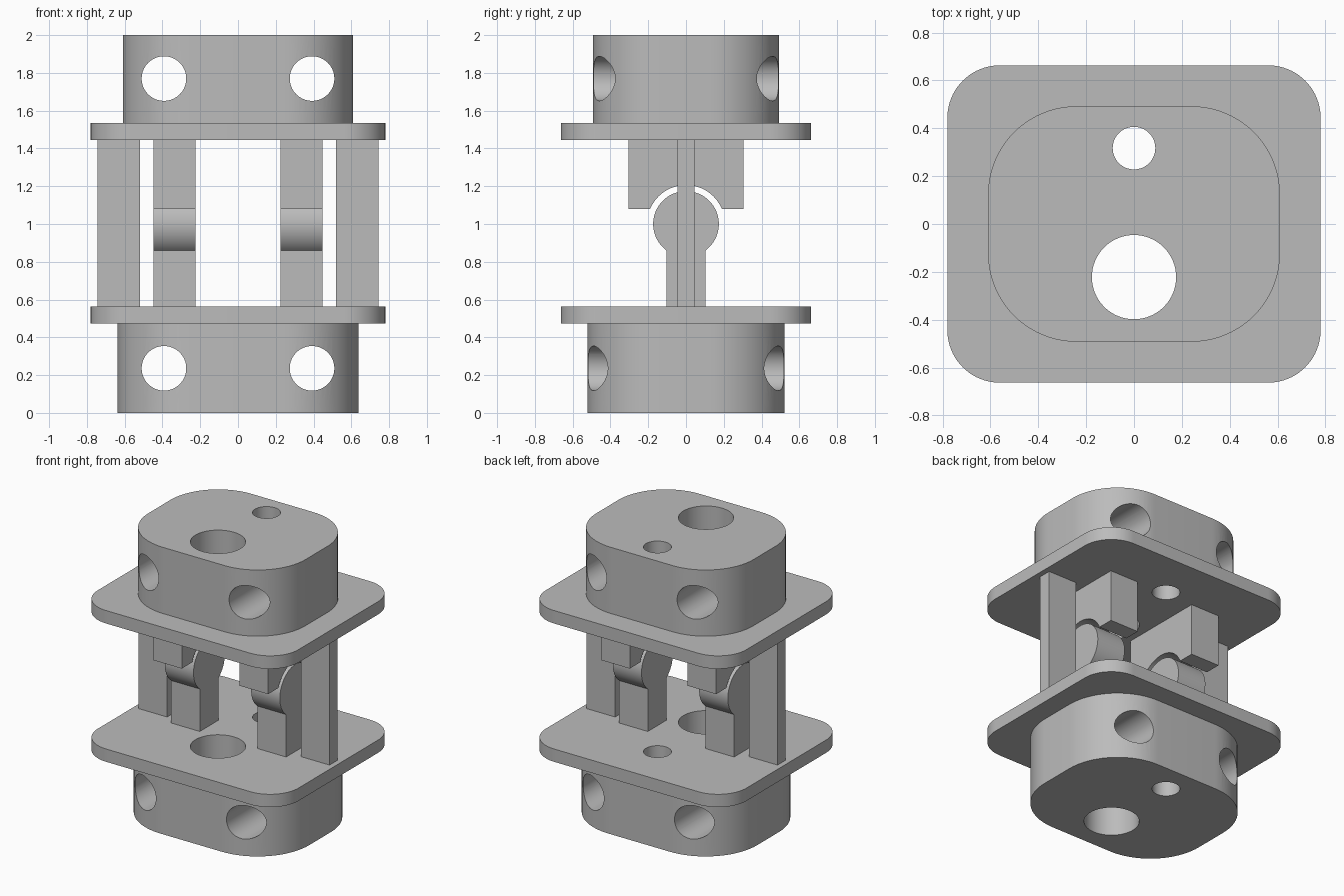
import bpy, bmesh
from math import sin, cos, pi, asin, sqrt
from mathutils import Matrix

cube = bpy.data.objects.get("Cube")
if cube:
    bpy.data.objects.remove(cube, do_unlink=True)

grey = bpy.data.materials.new("plain grey")
grey.use_nodes = True
colour = (0.5, 0.5, 0.5, 1)
grey.diffuse_color = colour
grey.node_tree.nodes["Principled BSDF"].inputs["Base Color"].default_value = colour


def arc(cx, cy, r, start, end, n):
    return [(cx + r * cos(start + (end - start) * i / n),
             cy + r * sin(start + (end - start) * i / n)) for i in range(n + 1)]


def rounded_rect(hx, hy, r):
    pts = []
    for k, (sx, sy) in enumerate([(1, 1), (-1, 1), (-1, -1), (1, -1)]):
        pts += arc(sx * (hx - r), sy * (hy - r), r, k * pi / 2, (k + 1) * pi / 2, 20)
    return pts


def prism(name, pts, lo, hi, axis="z"):
    """Extrude a 2D profile along z (points x, y), x (points y, z) or y (points z, x)."""
    place = {"z": lambda a, b, d: (a, b, d),
             "x": lambda a, b, d: (d, a, b),
             "y": lambda a, b, d: (b, d, a)}[axis]
    bm = bmesh.new()
    face = bm.faces.new([bm.verts.new(place(a, b, lo)) for a, b in pts])
    top = bmesh.ops.extrude_face_region(bm, geom=[face])["geom"]
    moved = [v for v in top if isinstance(v, bmesh.types.BMVert)]
    bmesh.ops.translate(bm, verts=moved, vec=place(0, 0, hi - lo))
    bmesh.ops.recalc_face_normals(bm, faces=bm.faces)
    mesh = bpy.data.meshes.new(name)
    bm.to_mesh(mesh)
    bm.free()
    mesh.materials.append(grey)
    obj = bpy.data.objects.new(name, mesh)
    bpy.context.collection.objects.link(obj)
    return obj


def circle(a, b, r):
    return arc(a, b, r, 0, 2 * pi, 64)[:-1]


def drill(obj, cutters):
    for c in cutters:
        mod = obj.modifiers.new("hole", "BOOLEAN")
        mod.operation, mod.solver, mod.object = "DIFFERENCE", "EXACT", c
    bpy.context.view_layer.update()
    graph = bpy.context.evaluated_depsgraph_get()
    mesh = bpy.data.meshes.new_from_object(obj.evaluated_get(graph))
    obj.modifiers.clear()
    obj.data = mesh


# Hole cutters: two vertical bores, and paired cross bores in each block
bores = [prism("large_bore_cutter", circle(0, -0.222, 0.176), -0.5, 2.5),
         prism("small_bore_cutter", circle(0, 0.317, 0.089), -0.5, 2.5)]
low_cross, high_cross = [[prism("cross_bore_cutter", circle(z, x, 0.118), -1, 1, "y")
                          for x in (-0.392, 0.392)] for z in (0.236, 1.77)]

# Rounded end blocks and flange plates
parts = []
for name, size, lo, hi, cutters in [
        ("lower_block", (0.638, 0.521, 0.40), 0, 0.472, bores + low_cross),
        ("lower_plate", (0.78, 0.663, 0.22), 0.472, 0.562, bores),
        ("upper_plate", (0.78, 0.663, 0.22), 1.444, 1.535, bores),
        ("upper_block", (0.61, 0.492, 0.37), 1.535, 2, bores + high_cross)]:
    obj = prism(name, rounded_rect(*size), lo, hi)
    drill(obj, cutters)
    parts.append(obj)
for c in bores + low_cross + high_cross:
    bpy.data.objects.remove(c, do_unlink=True)

# Hinge profiles: a stem with a round head, and a saddle with a matching cut
bottom, top, pivot = 0.562, 1.444, 1.0
stem, head_r = 0.104, 0.174
a = asin(sqrt(head_r ** 2 - stem ** 2) / head_r)
head = [(-stem, bottom), (stem, bottom)] + arc(0, pivot, head_r, -a, pi + a, 56)
saddle_r, saddle_z = 0.206, 1.08
b = asin((saddle_z - pivot) / saddle_r)
saddle = [(0.304, saddle_z), (0.304, top), (-0.304, top), (-0.304, saddle_z)]
saddle += arc(0, pivot, saddle_r, pi - b, b, 40)
post = [(-0.045, bottom), (0.045, bottom), (0.045, top), (-0.045, top)]

# Mirrored hinges and support posts
for side, s in (("left", 1), ("right", -1)):
    for name, pts, x0, x1 in [("hinge_head", head, 0.224, 0.447),
                              ("hinge_saddle", saddle, 0.224, 0.447),
                              ("support_post", post, 0.52, 0.743)]:
        lo, hi = sorted((s * x0, s * x1))
        parts.append(prism(side + "_" + name, pts, lo, hi, "x"))

# Smooth the curves, keep the edges sharp
bpy.ops.object.select_all(action="DESELECT")
for obj in parts:
    obj.select_set(True)
bpy.context.view_layer.objects.active = parts[0]
bpy.ops.object.shade_smooth_by_angle(angle=pi / 6)
